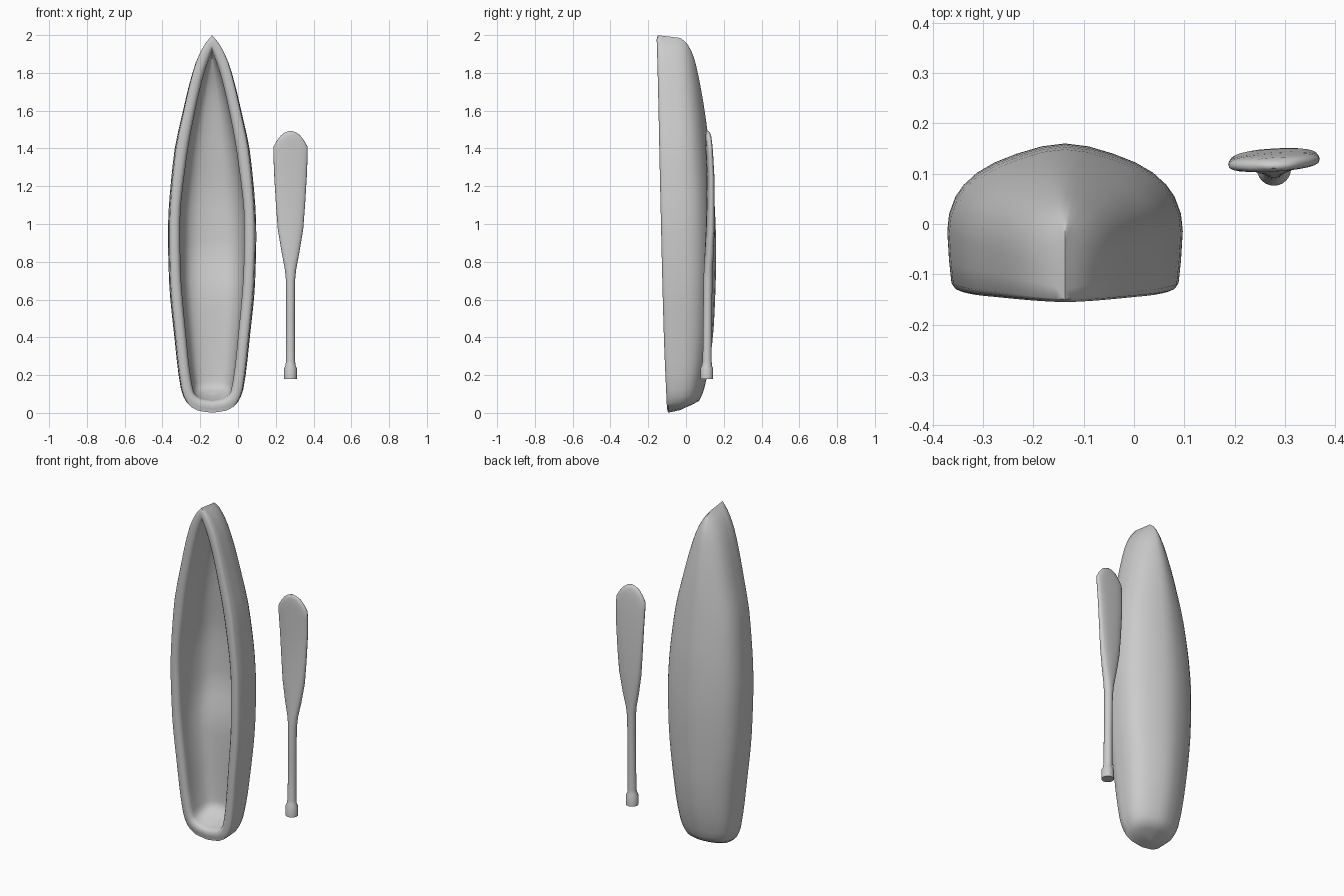
import bpy, bmesh, math

if "Cube" in bpy.data.objects:
    bpy.data.objects.remove(bpy.data.objects["Cube"])


def lerp_table(table, z):
    """Smoothly interpolate a (z, value) table with a cubic Hermite curve."""
    if z <= table[0][0]:
        return table[0][1]
    if z >= table[-1][0]:
        return table[-1][1]
    sl = [(b[1] - a[1]) / (b[0] - a[0]) for a, b in zip(table, table[1:])]

    def tangent(i):
        if i == 0 or i == len(table) - 1:
            return sl[min(i, len(sl) - 1)]
        a, b = sl[i - 1], sl[i]
        return 0 if a * b <= 0 else 2 * a * b / (a + b)

    for i in range(len(sl)):
        (z0, v0), (z1, v1) = table[i], table[i + 1]
        if z <= z1:
            h, t = z1 - z0, (z - z0) / (z1 - z0)
            return (v0 * (2*t**3 - 3*t*t + 1) + tangent(i) * h * (t**3 - 2*t*t + t)
                    + v1 * (3*t*t - 2*t**3) + tangent(i + 1) * h * (t**3 - t*t))


def loft(name, rings, cap, angle):
    bm = bmesh.new()
    loops = [[bm.verts.new(p) for p in r] for r in rings]
    for a, b in zip(loops, loops[1:]):
        n = len(a)
        for i in range(n):
            bm.faces.new((a[i], a[(i + 1) % n], b[(i + 1) % n], b[i]))
    if cap:
        bm.faces.new(loops[0])
        bm.faces.new(loops[-1])
    bmesh.ops.remove_doubles(bm, verts=bm.verts, dist=0.0005)
    bmesh.ops.recalc_face_normals(bm, faces=bm.faces)
    mesh = bpy.data.meshes.new(name)
    bm.to_mesh(mesh)
    bm.free()
    ob = bpy.data.objects.new(name, mesh)
    bpy.context.collection.objects.link(ob)
    bpy.ops.object.select_all(action='DESELECT')
    ob.select_set(True)
    bpy.context.view_layer.objects.active = ob
    bpy.ops.object.shade_smooth_by_angle(angle=math.radians(angle))
    return ob


# Boat: outlines along its length (z) and depths (y)
CX = -0.137
outer_w = [(0, 0), (0.012, 0.08), (0.05, 0.135), (0.12, 0.165), (0.4, 0.2), (0.7, 0.228),
           (0.95, 0.234), (1.35, 0.205), (1.6, 0.155), (1.85, 0.09), (1.95, 0.042), (2, 0)]
inner_w = [(0.065, 0), (0.075, 0.06), (0.11, 0.098), (0.4, 0.137), (0.8, 0.168), (1.0, 0.17),
           (1.35, 0.135), (1.6, 0.09), (1.8, 0.042), (1.92, 0)]
rim_y = [(0, -0.1), (0.4, -0.117), (1.2, -0.137), (1.8, -0.15), (2, -0.156)]
keel_y = [(0, -0.03), (0.015, 0.0), (0.05, 0.07), (0.15, 0.105), (0.3, 0.132), (0.5, 0.15),
          (0.85, 0.16), (1.1, 0.152), (1.4, 0.125), (1.6, 0.1), (1.8, 0.065), (1.9, 0.04),
          (1.97, 0.005), (2, -0.03)]
floor_y = [(0.065, -0.01), (0.12, 0.05), (0.6, 0.06), (0.72, 0.08), (0.88, 0.11), (1.1, 0.11),
           (1.4, 0.08), (1.7, 0.03), (1.92, -0.06)]
steps = [0, 0.003, 0.006, 0.015, 0.025, 0.04, 0.06] + [0.1 + 0.04 * i for i in range(21)]
steps += [0.93, 0.95, 0.965, 0.98, 0.99, 1]


def boat_ring(point):
    """Closed loop round the boat; point(s) gives (half width, y, z)."""
    half = [point(s) for s in steps]
    return ([(CX + w, y, z) for w, y, z in half]
            + [(CX - w, y, z) for w, y, z in reversed(half)])


def inner(scale, t, lift=0.0):
    def point(s):
        z = 0.065 + 1.855 * s
        r = lerp_table(rim_y, z)
        y = r + lift + (lerp_table(floor_y, z) - r - lift) * t
        zc = 1.0 + (z - 1.0) * (1 - 0.03 * t)
        return lerp_table(inner_w, z) * scale, y, zc
    return boat_ring(point)


def rim(mix, lift):
    def point(s):
        zi, zo = 0.065 + 1.855 * s, 0.008 + 1.99 * s
        wi, wo = lerp_table(inner_w, zi), lerp_table(outer_w, 2 * s) * 0.95
        z = zi + (zo - zi) * mix
        return wi + (wo - wi) * mix, lerp_table(rim_y, z) + lift, z
    return boat_ring(point)


def outer(scale, t):
    def point(s):
        z = 2 * s
        r = lerp_table(rim_y, z)
        zc = 1 + (z - 1) * (1 - 0.015 * t)
        return lerp_table(outer_w, z) * scale, r + (lerp_table(keel_y, z) - r) * t, zc
    return boat_ring(point)


rings = [inner(w, t, 0.03) for w, t in
         [(0, 1), (0.4, 0.98), (0.68, 0.9), (0.86, 0.72), (0.96, 0.45), (1.02, 0.15)]]
rings += [rim(m, l) for m, l in
          [(0, 0.025), (0.08, 0.012), (0.28, 0.002), (0.5, 0), (0.75, 0.0), (0.93, 0.004)]]
rings += [outer(w, t) for w, t in
          [(0.965, 0.05), (0.985, 0.2), (1, 0.4), (0.985, 0.52), (0.93, 0.64), (0.86, 0.72),
           (0.75, 0.8), (0.6, 0.87), (0.41, 0.93), (0.2, 0.98), (0, 1)]]
loft("boat_hull", rings, False, 60)

# Paddle: z, half width, half thickness, centre y
paddle = [(0.18, 0.034, 0.034, 0.11), (0.235, 0.034, 0.034, 0.11), (0.25, 0.027, 0.027, 0.11),
          (0.275, 0.024, 0.024, 0.112), (0.5, 0.023, 0.023, 0.114), (0.7, 0.024, 0.024, 0.116),
          (0.76, 0.03, 0.024, 0.119), (0.85, 0.047, 0.023, 0.123), (0.97, 0.067, 0.022, 0.128),
          (1.1, 0.077, 0.02, 0.13), (1.25, 0.086, 0.019, 0.13), (1.37, 0.091, 0.018, 0.124),
          (1.41, 0.09, 0.017, 0.122), (1.44, 0.073, 0.016, 0.12), (1.47, 0.05, 0.014, 0.118),
          (1.485, 0.028, 0.01, 0.116), (1.492, 0.008, 0.004, 0.115)]
rings = []
for z, w, d, cy in paddle:
    ring = []
    power = 0.75 if w > 0.04 else 1.0
    tilt = 0.06 if w > 0.04 else 0.0
    for i in range(24):
        c, s = math.cos(i * math.tau / 24), math.sin(i * math.tau / 24)
        x = w * math.copysign(abs(c) ** power, c)
        y = d * math.copysign(abs(s) ** power, s)
        ring.append((0.278 + x, cy + y + tilt * x, z))
    rings.append(ring)
loft("paddle", rings, True, 50)
